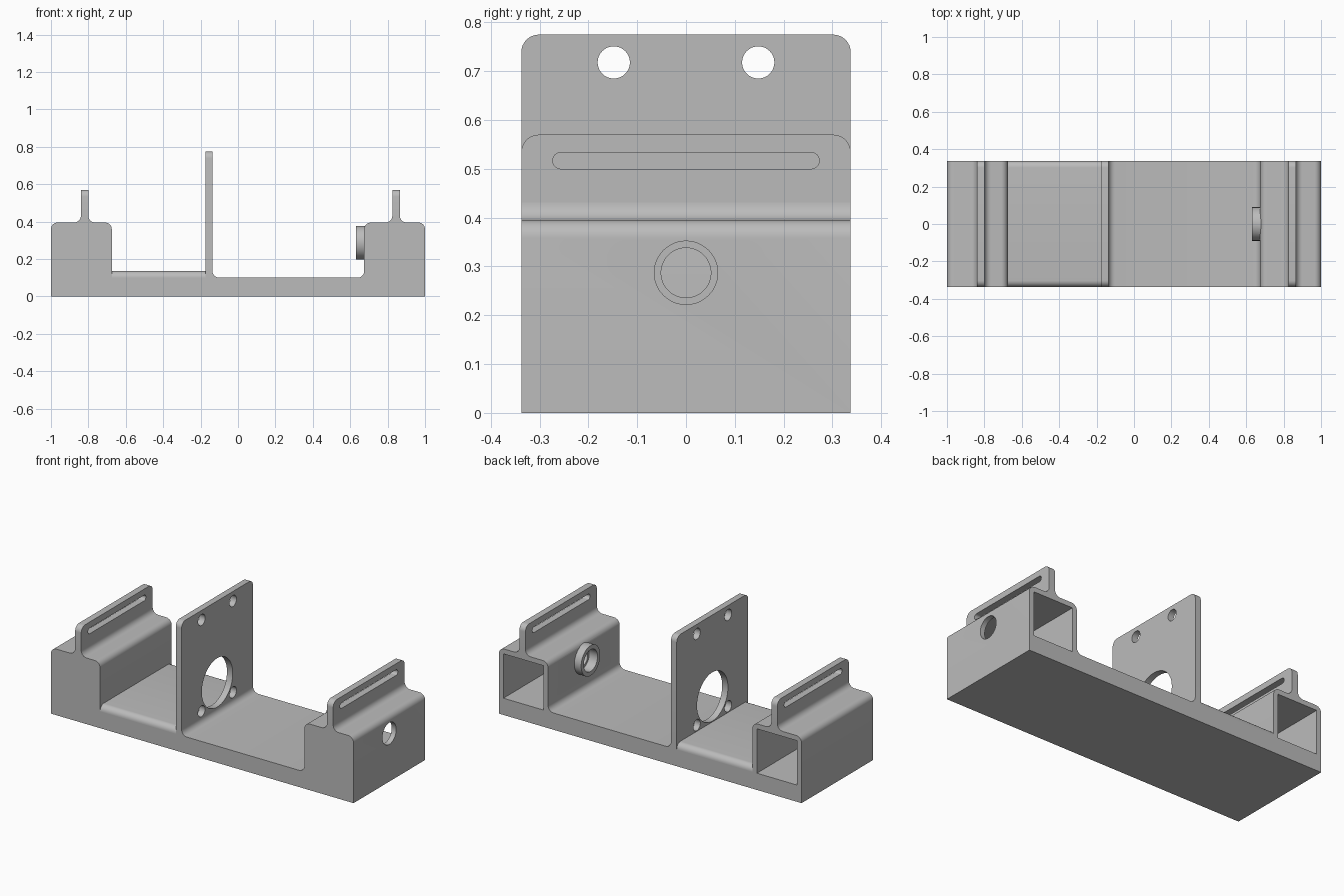
import bpy, bmesh, math
from mathutils import Vector

if "Cube" in bpy.data.objects:
    bpy.data.objects.remove(bpy.data.objects["Cube"], do_unlink=True)

GREY = bpy.data.materials.new("plain_grey")
GREY.use_nodes = True
GREY.diffuse_color = (0.5, 0.5, 0.5, 1)
GREY.node_tree.nodes["Principled BSDF"].inputs["Base Color"].default_value = (0.5, 0.5, 0.5, 1)

HALF = 0.3375    # half depth of the bracket
R = 0.036        # fillet radius
FLOOR = 0.1
TOP = 0.395      # top of the end housings
STEP = FLOOR + R
AXLE = 0.287     # height of the shaft axis
WALL = 0.03


def rounded(corners, steps=8):
    """Outline from (a, b) or (a, b, radius) corners, with arcs at the radii."""
    out = []
    for i, c in enumerate(corners):
        p = Vector(c[:2])
        if len(c) == 2:
            out.append(p)
            continue
        u = (Vector(corners[i - 1][:2]) - p).normalized()
        v = (Vector(corners[(i + 1) % len(corners)][:2]) - p).normalized()
        centre = p + (u + v) * c[2]          # all corners are right angles
        for k in range(steps + 1):
            t = k / steps * math.pi / 2
            out.append(centre - (v * math.cos(t) + u * math.sin(t)) * c[2])
    return out


def circle(y, z, r, n=48):
    return [Vector((y + r * math.cos(k * math.tau / n), z + r * math.sin(k * math.tau / n)))
            for k in range(n)]


def extrude(name, outline, axis, start, end):
    """Solid from an outline: axis Y takes (x, z) points, axis X takes (y, z)."""
    def place(p, t):
        return (p.x, t, p.y) if axis == "Y" else (t, p.x, p.y)
    bm = bmesh.new()
    face = bm.faces.new([bm.verts.new(place(p, start)) for p in outline])
    far = bmesh.ops.extrude_face_region(bm, geom=[face])["geom"]
    delta = Vector(place(Vector((0, 0)), end - start))
    bmesh.ops.translate(bm, verts=[g for g in far if isinstance(g, bmesh.types.BMVert)], vec=delta)
    bmesh.ops.recalc_face_normals(bm, faces=bm.faces)
    mesh = bpy.data.meshes.new(name)
    bm.to_mesh(mesh)
    bm.free()
    mesh.materials.append(GREY)
    obj = bpy.data.objects.new(name, mesh)
    bpy.context.collection.objects.link(obj)
    return obj


def activate(obj):
    bpy.ops.object.select_all(action="DESELECT")
    obj.select_set(True)
    bpy.context.view_layer.objects.active = obj


def combine(obj, tool, operation="DIFFERENCE"):
    mod = obj.modifiers.new("cut", "BOOLEAN")
    mod.operation, mod.solver, mod.object = operation, "EXACT", tool
    activate(obj)
    bpy.ops.object.modifier_apply(modifier=mod.name)
    bpy.data.objects.remove(tool, do_unlink=True)


def drill(obj, y, z, r, start, end):
    combine(obj, extrude("drill", circle(y, z, r), "X", start, end))


def box(x0, x1, z0, z1):
    return rounded([(x0, z0), (x1, z0), (x1, z1), (x0, z1)])


def upright(name, x0, x1, z0, z1):
    """Standing plate with rounded upper corners."""
    outline = rounded([(-HALF, z0), (HALF, z0), (HALF, z1, R), (-HALF, z1, R)])
    return extrude(name, outline, "X", x0, x1)


INNER = 0.675                       # inner face of the end housings
PLATE = (-0.175, -0.137)            # motor plate thickness range
FINS = {"right": (-0.84, -0.80), "left": (0.825, 0.865)}
NECK = TOP + R


def neck(x0, x1):
    """Filleted root of a fin, listed from +x to -x."""
    return [(x1, TOP, R), (x1, NECK), (x0, NECK), (x0, TOP, R)]


# Main body: base, both end housings and the filleted roots
body = extrude("body", rounded(
    [(-1, 0), (1, 0), (1, TOP, R)] + neck(*FINS["left"])
    + [(INNER, TOP, R), (INNER, FLOOR, R), (PLATE[1], FLOOR, R),
       (PLATE[1], STEP), (PLATE[0], STEP), (PLATE[0], FLOOR),
       (-INNER, FLOOR), (-INNER, TOP, R)]
    + neck(*FINS["right"]) + [(-1, TOP, R)]), "Y", -HALF, HALF)

# Bearing boss on the inner wall of the left housing
combine(body, extrude("boss", circle(0, AXLE, 0.09), "X", 0.63, 0.695), "UNION")

# Housing pockets, open at the back
for x0, x1 in ((-1, -INNER), (INNER, 1)):
    combine(body, extrude("pocket", box(x0 + WALL, x1 - WALL, FLOOR, TOP - WALL),
                          "Y", WALL - HALF, HALF + 0.1))

# Bearing seat, shaft bore and outer access hole
drill(body, 0, AXLE, 0.065, 0.6, 0.685)
drill(body, 0, AXLE, 0.051, 0.65, 0.8)
drill(body, 0, AXLE, 0.065, 0.9, 1.1)

# Raised floor with rounded front and back edges
floor = extrude("raised_floor", rounded(
    [(-HALF, FLOOR), (HALF, FLOOR), (HALF, STEP, R * 0.98), (-HALF, STEP, R * 0.98)]),
    "X", -INNER, PLATE[0])

# Motor plate with a large centre hole and four screw holes
plate = upright("motor_plate", *PLATE, STEP, 0.775)
drill(plate, 0, AXLE, 0.146, -0.3, 0)
for y in (-0.148, 0.148):
    for z in (0.173, 0.718):
        drill(plate, y, z, 0.033, -0.3, 0)

# Slotted fins on both housings
parts = [body, floor, plate]
for side, (x0, x1) in FINS.items():
    fin = upright(side + "_fin", x0, x1, NECK, 0.57)
    slot = rounded([(a, b, 0.0165) for a, b in
                    ((-0.273, 0.5), (0.273, 0.5), (0.273, 0.5335), (-0.273, 0.5335))])
    combine(fin, extrude("slot", slot, "X", x0 - 0.1, x1 + 0.1))
    parts.append(fin)

# Smooth fillets and bores, sharp edges elsewhere
for part in parts:
    activate(part)
    bpy.ops.object.shade_smooth_by_angle(angle=math.radians(30))
